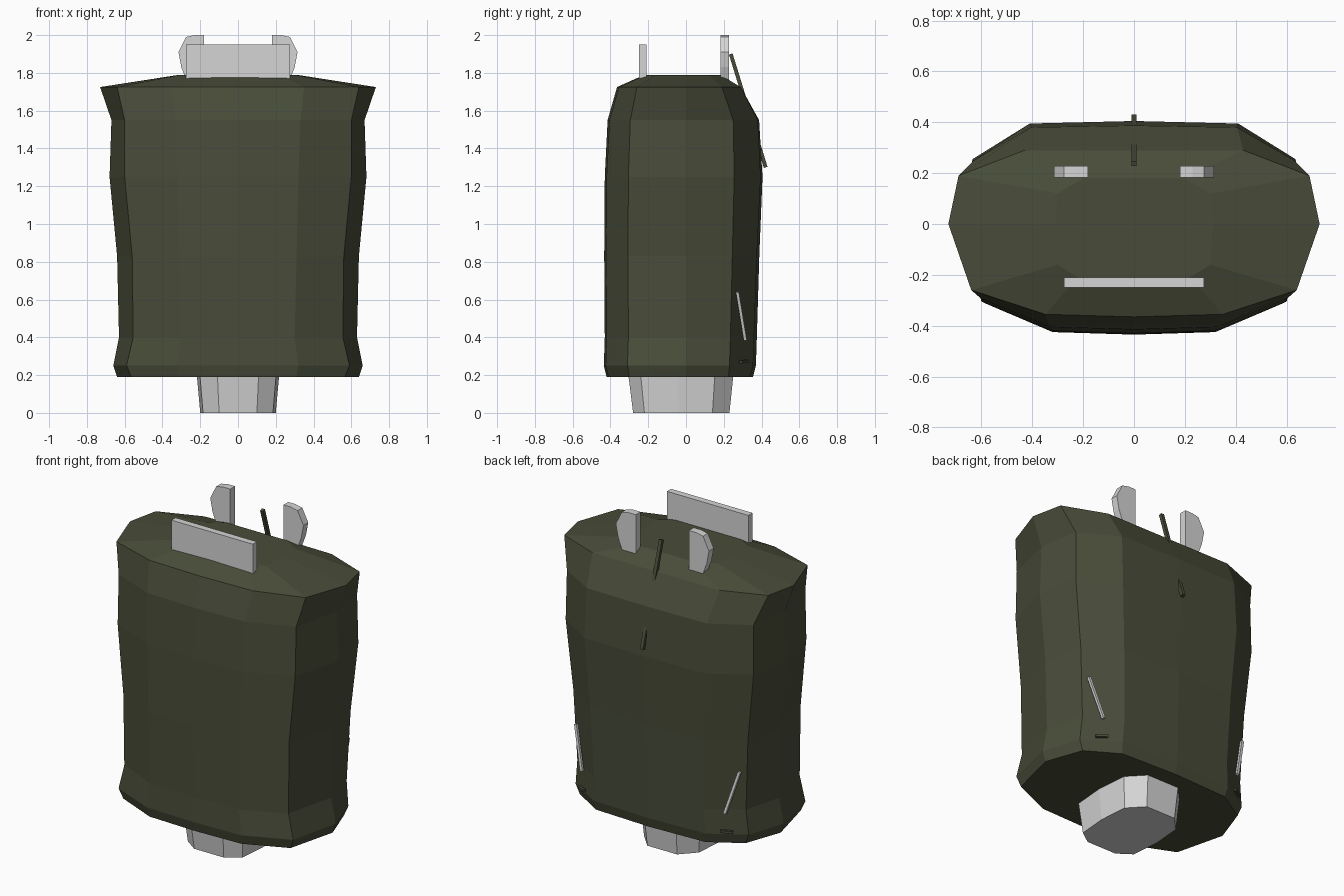
import bpy, bmesh
from mathutils import Vector

if "Cube" in bpy.data.objects:
    bpy.data.objects.remove(bpy.data.objects["Cube"])


def material(name, rgb):
    m = bpy.data.materials.new(name)
    m.diffuse_color = (*rgb, 1)
    m.use_nodes = True
    m.node_tree.nodes["Principled BSDF"].inputs["Base Color"].default_value = m.diffuse_color
    return m


OLIVE = material("dark olive", (0.066, 0.073, 0.041))
GREY = material("light grey", (0.66, 0.66, 0.66))


def finish(name, bm, mat):
    bmesh.ops.recalc_face_normals(bm, faces=bm.faces[:])
    me = bpy.data.meshes.new(name)
    bm.to_mesh(me)
    bm.free()
    me.materials.append(mat)
    ob = bpy.data.objects.new(name, me)
    bpy.context.collection.objects.link(ob)
    return ob


def loft(name, rings, mat):
    """Skin a stack of closed rings and cap both ends."""
    bm = bmesh.new()
    loops = [[bm.verts.new(p) for p in r] for r in rings]
    n = len(loops[0])
    for a, b in zip(loops, loops[1:]):
        for i in range(n):
            j = (i + 1) % n
            bm.faces.new((a[i], a[j], b[j], b[i]))
    bm.faces.new(loops[0][::-1])
    bm.faces.new(loops[-1])
    return finish(name, bm, mat)


def mirror_ring(half, z):
    """Half outline from front to back, mirrored over x = 0."""
    other = [(-x, y) for x, y in reversed(half) if x > 0]
    return [(x, y, z) for x, y in half + other]


def bar(name, a, b, w, d, mat):
    """Thin straight box from a to b."""
    a, b = Vector(a), Vector(b)
    ax = (b - a).normalized()
    u = ax.cross(Vector((0, 1, 0))).normalized() * w / 2
    v = ax.cross(u).normalized() * d / 2
    ring = lambda p: [p + u + v, p - u + v, p - u - v, p + u - v]
    return loft(name, [ring(a), ring(b)], mat)


# Padded body: z, front y, front mid x, front corner, side x, back corner, back mid, back y
sections = [
    (0.19, -0.42, 0.31, (0.565, -0.30), 0.64, (0.56, 0.225), (0.37, 0.34), 0.355),
    (0.25, -0.435, 0.32, (0.59, -0.31), 0.66, (0.585, 0.23), (0.38, 0.355), 0.37),
    (0.40, -0.43, 0.30, (0.555, -0.305), 0.63, (0.57, 0.235), (0.37, 0.36), 0.375),
    (0.83, -0.433, 0.31, (0.56, -0.307), 0.64, (0.59, 0.245), (0.385, 0.375), 0.388),
    (1.25, -0.43, 0.32, (0.60, -0.305), 0.68, (0.635, 0.255), (0.41, 0.395), 0.405),
    (1.55, -0.415, 0.33, (0.60, -0.295), 0.67, (0.63, 0.25), (0.405, 0.38), 0.387),
    (1.725, -0.365, 0.35, (0.64, -0.26), 0.73, (0.69, 0.19), (0.43, 0.29), 0.29),
]
rings = []
for z, fy, fx, fc, sx, bc, bk, by in sections:
    rings.append(mirror_ring([(0, fy), (fx, fy + 0.01), fc, (sx, 0), bc, bk, (0, by)], z))
rings.append(mirror_ring([(0, -0.22), (0.22, -0.21), (0.30, -0.16), (0.31, 0),
                          (0.30, 0.12), (0.20, 0.18), (0, 0.18)], 1.79))
loft("body", rings, OLIVE)

# Faceted stump underneath
stump = [(0.10, -0.28), (0.185, -0.22), (0.20, -0.04), (0.185, 0.14), (0.10, 0.23)]
loft("base_stump", [mirror_ring(stump, 0),
                    mirror_ring([(x * 1.09, y * 1.09) for x, y in stump], 0.20)], GREY)

# Plate at the front of the top
loft("front_plate", [[(x, y, z) for x, y in ((-0.275, -0.25), (0.275, -0.25),
                                             (0.275, -0.21), (-0.275, -0.21))]
                     for z in (1.76, 1.95)], GREY)

# Paired parts: back tabs, slanted strips and small pegs
tab = [(0.18, 1.75), (0.27, 1.75), (0.30, 1.83), (0.315, 1.91), (0.275, 1.99), (0.23, 2.0), (0.18, 2.0)]
for side, s in (("right", 1), ("left", -1)):
    loft("back_tab_" + side, [[(s * x, y, z) for x, z in tab] for y in (0.182, 0.228)], GREY)
    bar("slanted_strip_" + side, (s * 0.553, 0.272, 0.64), (s * 0.483, 0.314, 0.385), 0.016, 0.016, GREY)
    bar("small_peg_" + side, (s * 0.52, 0.29, 0.27), (s * 0.46, 0.325, 0.275), 0.015, 0.015, OLIVE)

# Rod running down through the back
bar("back_rod", (0, 0.237, 1.90), (0, 0.422, 1.30), 0.02, 0.02, OLIVE)
